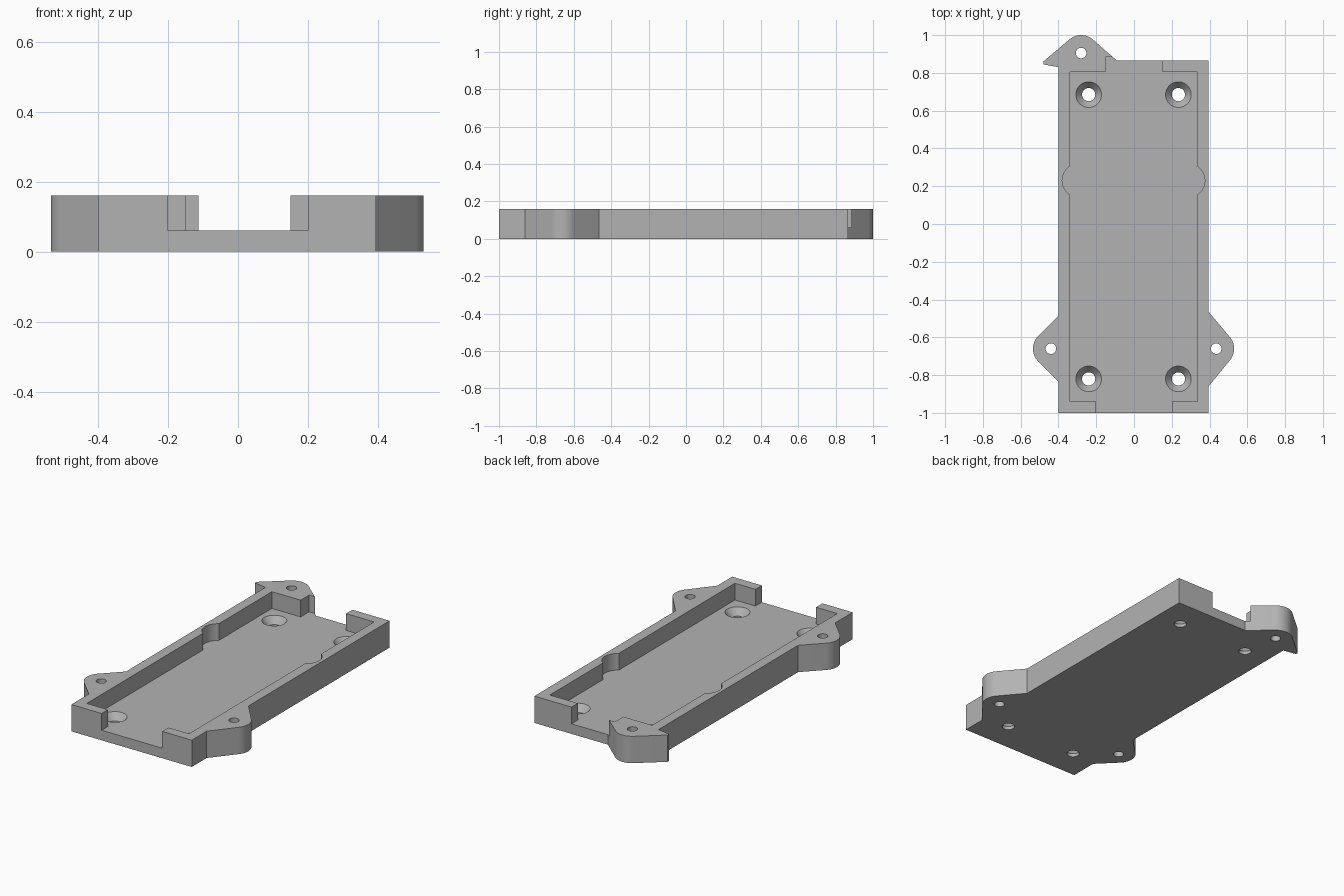
import bpy, bmesh, math
from math import cos, sin, pi

if "Cube" in bpy.data.objects:
    bpy.data.objects.remove(bpy.data.objects["Cube"])

HEIGHT, FLOOR = 0.16, 0.06
EAR_R = 0.095
EARS = {"right": (-0.44, -0.66), "left": (0.435, -0.66), "back": (-0.28, 0.905)}

grey = bpy.data.materials.new("plain grey")
grey.use_nodes = True
GREY = (0.45, 0.45, 0.45, 1)
grey.diffuse_color = GREY
grey.node_tree.nodes["Principled BSDF"].inputs["Base Color"].default_value = GREY


def finish(name, bm):
    bmesh.ops.recalc_face_normals(bm, faces=bm.faces)
    mesh = bpy.data.meshes.new(name)
    bm.to_mesh(mesh)
    bm.free()
    mesh.materials.append(grey)
    obj = bpy.data.objects.new(name, mesh)
    bpy.context.collection.objects.link(obj)
    return obj


def stack(name, layers):
    """Solid from matching outlines stacked from bottom to top."""
    bm = bmesh.new()
    rings = [[bm.verts.new((x, y, z)) for x, y in pts] for pts, z in layers]
    bm.faces.new(rings[0])
    bm.faces.new(rings[-1])
    n = len(rings[0])
    for low, high in zip(rings, rings[1:]):
        for i in range(n):
            j = (i + 1) % n
            bm.faces.new((low[i], low[j], high[j], high[i]))
    return finish(name, bm)


def arc(centre, r, start, end, steps):
    return [(centre[0] + r * cos(start + (end - start) * i / steps),
             centre[1] + r * sin(start + (end - start) * i / steps))
            for i in range(steps + 1)]


def circle(centre, r):
    return arc(centre, r, 0, 2 * pi, 40)[:-1]


def ear(centre, p, q):
    """Corner p, tangent arc round the centre, corner q (counterclockwise)."""
    def polar(a):
        dx, dy = a[0] - centre[0], a[1] - centre[1]
        return math.atan2(dy, dx), math.acos(EAR_R / math.hypot(dx, dy))
    (tp, ap), (tq, aq) = polar(p), polar(q)
    start, end = tp + ap, tq - aq
    while end < start:
        end += 2 * pi
    while end - start > 2 * pi:
        end -= 2 * pi
    return [p] + arc(centre, EAR_R, start, end, 20) + [q]


# Tray body with its three mounting ears
outline = [(-0.4, -1), (0.395, -1)]
outline += ear(EARS["left"], (0.395, -0.86), (0.395, -0.465))
outline += [(0.395, 0.865)]
outline += ear(EARS["back"], (-0.09, 0.865), (-0.48, 0.86))
outline += [(-0.48, 0.845), (-0.4, 0.83)]
outline += ear(EARS["right"], (-0.4, -0.485), (-0.4, -0.835))
tray = stack("mounting_tray", [(outline, 0), (outline, HEIGHT)])

# Pocket with open ends and a round finger relief in each long wall
half = math.asin(0.075 / 0.09)
pocket = [(-0.2, -1.1), (0.2, -1.1), (0.2, -0.94), (0.335, -0.94)]
pocket += arc((0.285, 0.23), 0.09, -half, half, 16)
pocket += [(0.335, 0.805), (0.15, 0.805), (0.15, 0.885), (-0.15, 0.885),
           (-0.15, 0.805), (-0.34, 0.805)]
pocket += arc((-0.29, 0.23), 0.09, pi - half, pi + half, 16)
pocket += [(-0.34, -0.94), (-0.2, -0.94)]
cutters = [stack("pocket_cutter", [(pocket, FLOOR), (pocket, HEIGHT + 0.1)])]

# Plain holes through the ears
for side, c in EARS.items():
    ring = circle(c, 0.028)
    cutters.append(stack(side + "_ear_hole_cutter", [(ring, -0.1), (ring, HEIGHT + 0.1)]))

# Countersunk screw holes in the floor
for x in (-0.24, 0.235):
    for y in (-0.82, 0.685):
        small, wide = circle((x, y), 0.035), circle((x, y), 0.068)
        cutters.append(stack("screw_hole_cutter", [
            (small, -0.1), (small, 0.02), (wide, FLOOR), (wide, HEIGHT - 0.02)]))

# Cut everything out of the tray
bpy.context.view_layer.objects.active = tray
for cutter in cutters:
    mod = tray.modifiers.new(cutter.name, "BOOLEAN")
    mod.operation = "DIFFERENCE"
    mod.solver = "EXACT"
    mod.object = cutter
    bpy.ops.object.modifier_apply(modifier=mod.name)
    bpy.data.objects.remove(cutter)

bpy.ops.object.select_all(action="DESELECT")
tray.select_set(True)
bpy.ops.object.shade_smooth_by_angle(angle=math.radians(30))
